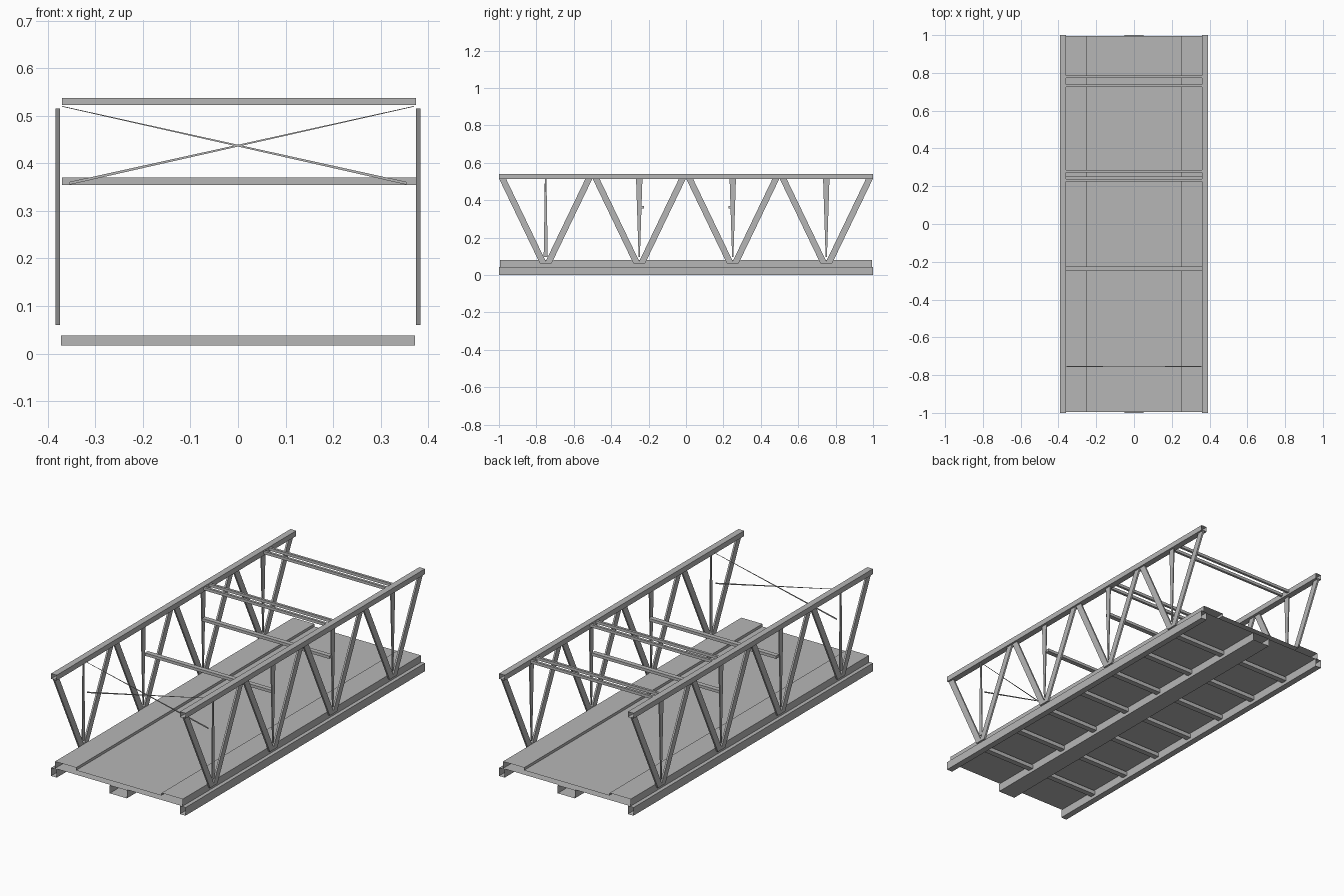
import bpy
from mathutils import Vector

if "Cube" in bpy.data.objects:
    bpy.data.objects.remove(bpy.data.objects["Cube"])

steel = bpy.data.materials.new("steel_grey")
steel.diffuse_color = (0.47, 0.47, 0.47, 1)
steel.use_nodes = True
steel.node_tree.nodes["Principled BSDF"].inputs["Base Color"].default_value = steel.diffuse_color


def make(name, verts, faces):
    mesh = bpy.data.meshes.new(name)
    mesh.from_pydata([tuple(v) for v in verts], [], faces)
    mesh.materials.append(steel)
    obj = bpy.data.objects.new(name, mesh)
    bpy.context.collection.objects.link(obj)
    return obj


def extrude_y(name, profile, y0=-1.0, y1=1.0, flip=()):
    """Open-ended tube along y from a counter-clockwise (x, z) profile."""
    n = len(profile)
    verts = [(x, y, z) for y in (y0, y1) for x, z in profile]
    faces = []
    for i in range(n):
        j = (i + 1) % n
        f = (i, j, n + j, n + i)
        faces.append(f[::-1] if i in flip else f)
    return make(name, verts, faces)


def rect(x0, x1, z0, z1):
    return [(x0, z0), (x1, z0), (x1, z1), (x0, z1)]


def bar(name, a, b, u, v, wa, wb):
    """Box bar from a to b; half axes u, v scaled by wa / wb at the ends."""
    a, b, u, v = Vector(a), Vector(b), Vector(u), Vector(v)
    if u.cross(v).dot(b - a) < 0:
        v = -v
    corners = ((-1, -1), (1, -1), (1, 1), (-1, 1))
    verts = [p + u * (s * w[0] / 2) + v * (t * w[1] / 2)
             for p, w in ((a, wa), (b, wb)) for s, t in corners]
    faces = [(0, 3, 2, 1), (4, 5, 6, 7)]
    faces += [(i, (i + 1) % 4, 4 + (i + 1) % 4, 4 + i) for i in range(4)]
    return make(name, verts, faces)


X, Y, Z = (1, 0, 0), (0, 1, 0), (0, 0, 1)

# Deck: recessed roadway between raised walkways; underside sheet faces up
extrude_y("deck",
          [(-0.373, 0.043), (0.373, 0.043), (0.373, 0.08), (0.25, 0.08),
           (0.25, 0.066), (-0.25, 0.066), (-0.25, 0.08), (-0.373, 0.08)],
          -0.995, 0.995, flip=(0,))

# Central girder and floor beams
extrude_y("centre_girder", rect(-0.05, 0.05, 0.0, 0.042))
for i in range(7):
    y = -0.75 + 0.25 * i
    bar("floor_beam", (-0.372, y, 0.0275), (0.372, y, 0.0275),
        Y, Z, (0.03, 0.021), (0.03, 0.021))

for side in (-1, 1):
    # Chords are hollow, open at both ends
    lo, hi = sorted((side * 0.36, side * 0.393))
    extrude_y("bottom_chord", rect(lo, hi, 0.0, 0.043))
    extrude_y("top_chord", rect(lo, hi, 0.513, 0.541))

    x = side * 0.379
    for node in (-0.75, -0.25, 0.25, 0.75):
        # V-shaped diagonals
        for d in (-1, 1):
            bar("diagonal", (x, node + d * 0.012, 0.06),
                (x, node + d * 0.231, 0.515),
                X, Y, (0.009, 0.037), (0.009, 0.037))
        # Tapered hangers; the front one is widest at its foot
        top, foot = (0.008, 0.022) if node < -0.5 else (0.034, 0.007)
        bar("hanger", (x, node, 0.095), (x, node, 0.515),
            X, Y, (0.005, foot), (0.006, top))

# Paired top struts
for node in (0.25, 0.75):
    for d in (-0.024, 0.024):
        y = node + 0.006 + d
        bar("top_strut", (-0.37, y, 0.5305), (0.375, y, 0.5305),
            Y, Z, (0.013, 0.015), (0.013, 0.015))

# Single lower struts
for y in (-0.237, 0.24):
    bar("lower_strut", (-0.37, y, 0.3625), (0.375, y, 0.3625),
        Y, Z, (0.025, 0.015), (0.025, 0.015))

# Thin crossed bracing at the front, tapering towards the upper ends
for s in (-1, 1):
    bar("cross_brace", (s * 0.355, -0.754, 0.358), (-s * 0.37, -0.754, 0.52),
        Y, Z, (0.004, 0.006), (0.002, 0.0015))
